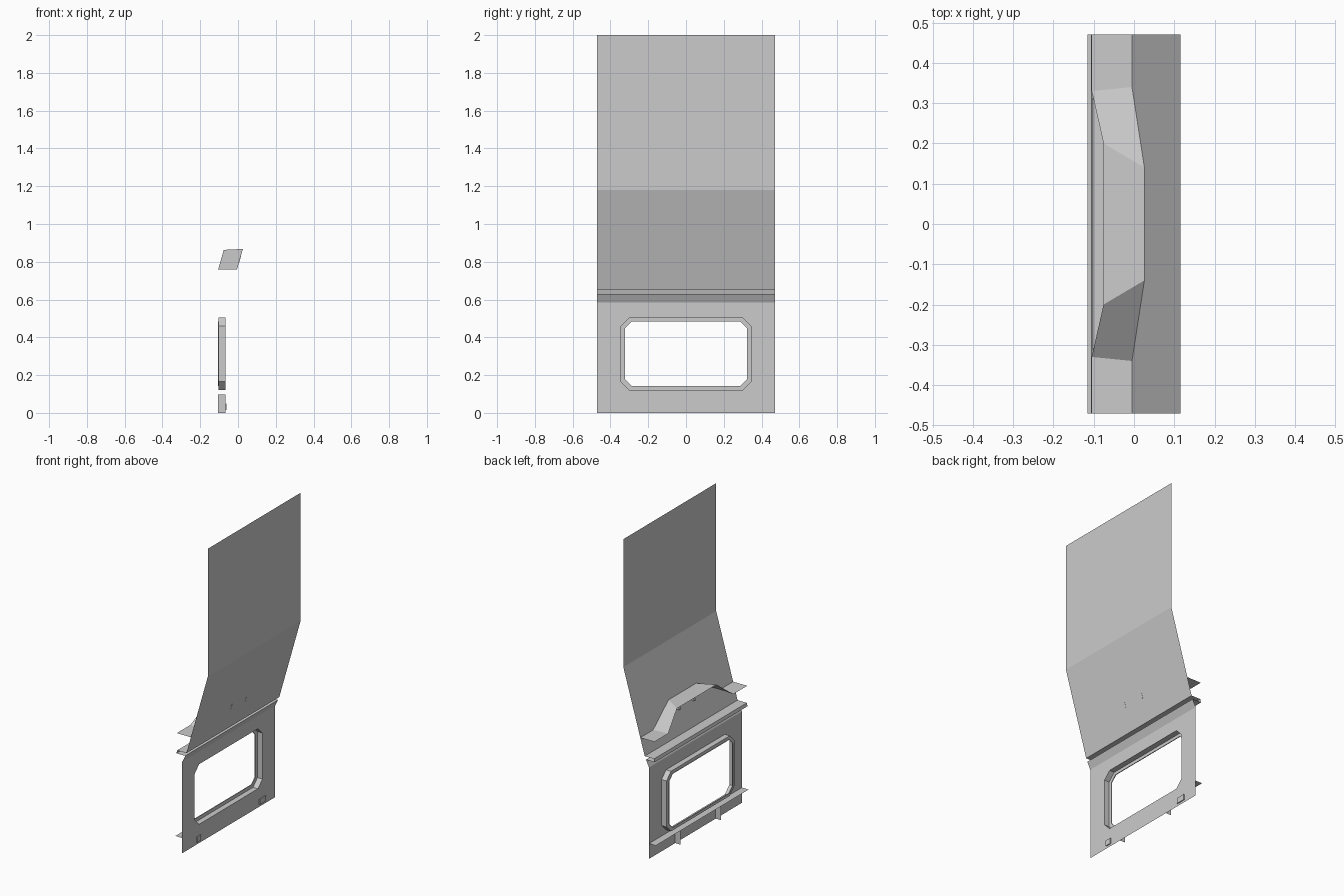
import bpy, bmesh

if "Cube" in bpy.data.objects:
    bpy.data.objects.remove(bpy.data.objects["Cube"])

W = 0.47          # half width of the wall in y
X0 = -0.067       # plane of the lower wall


def add_mesh(name, verts, faces):
    me = bpy.data.meshes.new(name)
    me.from_pydata(verts, [], faces)
    me.update()
    ob = bpy.data.objects.new(name, me)
    bpy.context.collection.objects.link(ob)
    return ob


def strip(name, a, b, closed=False):
    """Sheet of quads between two matching point rows."""
    n = len(a)
    last = n if closed else n - 1
    faces = [(i, (i + 1) % n, n + (i + 1) % n, n + i) for i in range(last)]
    return add_mesh(name, a + b, faces)


def extrude_y(name, profile):
    """Sheet swept across the full width from an (x, z) profile."""
    return strip(name, [(x, -W, z) for x, z in profile],
                 [(x, W, z) for x, z in profile])


def octagon(x, w, z0, z1, c):
    """Chamfered rectangle, two points per corner."""
    return [(x, -w, z0 + c), (x, -w + c, z0), (x, w - c, z0), (x, w, z0 + c),
            (x, w, z1 - c), (x, w - c, z1), (x, -w + c, z1), (x, -w, z1 - c)]


def slope_x(z):
    return -0.005 + (z - 0.76) * 0.2857


def box(name, y0, y1, z0, z1, front, back):
    """Box whose front and back are given as functions of z."""
    v = [(f(z), y, z) for f in (front, back)
         for y, z in ((y0, z0), (y1, z0), (y1, z1), (y0, z1))]
    return add_mesh(name, v, [(0, 1, 2, 3), (7, 6, 5, 4), (0, 4, 5, 1),
                              (1, 5, 6, 2), (2, 6, 7, 3), (3, 7, 4, 0)])


# lower wall with window opening
corners = [(X0, -W, 0), (X0, W, 0), (X0, W, 0.585), (X0, -W, 0.585)]
hole = octagon(X0, 0.343, 0.12, 0.505, 0.045)
faces = []
for k in range(4):
    o, nk = 4 + 2 * k, (k + 1) % 4
    faces.append((k, o + 1, o))
    faces.append((k, nk, 4 + 2 * nk, o + 1))
add_mesh("lower_wall", corners + hole, faces)

# recessed window frame: reveal, rim, inner lip
rings = [hole,
         octagon(-0.102, 0.343, 0.12, 0.505, 0.045),
         octagon(-0.102, 0.322, 0.142, 0.485, 0.036),
         octagon(-0.107, 0.322, 0.142, 0.485, 0.036)]
for name, a, b in zip(("window_reveal", "window_rim", "window_lip"),
                      rings, rings[1:]):
    strip(name, a, b, closed=True)

# upper wall: bend, horizontal groove, slope, vertical sheet
extrude_y("upper_wall", [(X0, 0.585), (-0.045, 0.63), (-0.107, 0.63),
                         (-0.102, 0.65), (slope_x(0.65), 0.65),
                         (0.115, 1.18), (0.115, 2.0)])

# arched ledge behind the slope
inner = [(-W, 0.76), (-0.34, 0.76), (-0.14, 0.868),
         (0.14, 0.868), (0.34, 0.76), (W, 0.76)]
outer = [(-W, 0.76), (-0.33, 0.76), (-0.2, 0.863),
         (0.2, 0.863), (0.33, 0.76), (W, 0.76)]
strip("arched_ledge", [(slope_x(z), y, z) for y, z in inner],
      [(slope_x(z) - 0.1, y, z) for y, z in outer])

# bottom shelf and its ribs
extrude_y("bottom_shelf", [(X0, 0.098), (-0.115, 0.098)])
for side in (-1, 1):
    y = side * 0.205
    add_mesh("shelf_rib", [(X0, y, 0), (X0, y, 0.098),
                           (-0.105, y, 0.098), (-0.105, y, 0)], [(0, 1, 2, 3)])

# small slots under the arch
for side in (-1, 1):
    y = side * 0.075
    box("slot", y - 0.008, y + 0.008, 0.79, 0.828,
        lambda z: slope_x(z) + 0.001, lambda z: slope_x(z) - 0.015)

# latches on the lower band
for y, w in ((-0.305, 0.02), (0.34, 0.03)):
    box("latch", y - w, y + w, 0.015, 0.05,
        lambda z: -0.061, lambda z: X0)
